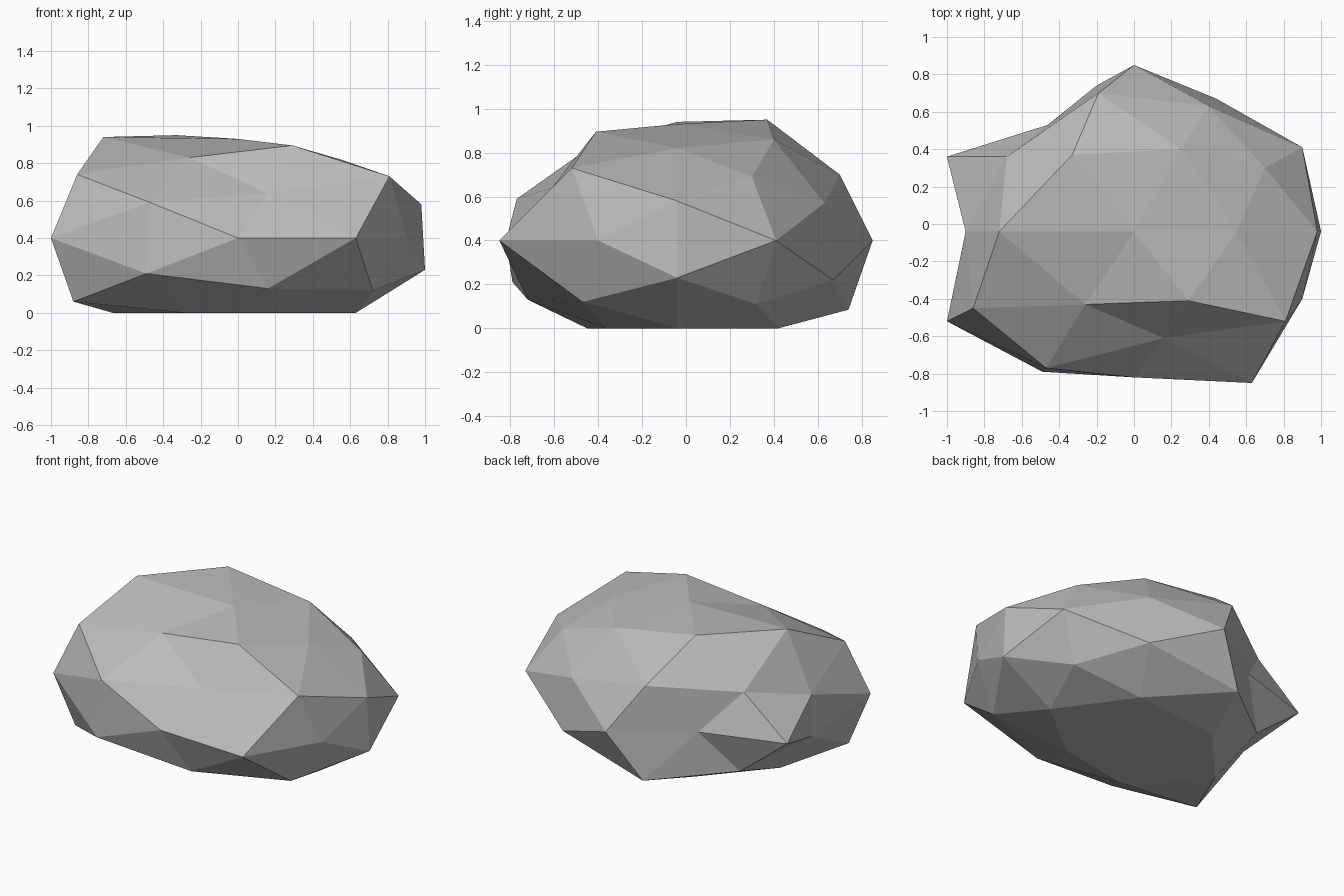
import bpy
import bmesh
from mathutils import Vector

# Start clean of the default object
default_cube = bpy.data.objects.get("Cube")
if default_cube:
    bpy.data.objects.remove(default_cube, do_unlink=True)


def flat_colour(name, rgb):
    material = bpy.data.materials.new(name)
    material.use_nodes = True
    colour = (*rgb, 1.0)
    material.diffuse_color = colour
    material.node_tree.nodes["Principled BSDF"].inputs["Base Color"].default_value = colour
    return material


def level(height, outline):
    """Corners that all share one height."""
    return [Vector((x, y, height)) for x, y in outline]


def corners(*points):
    """Corners with individual heights."""
    return [Vector(point) for point in points]


# Nearly flat crown
crown = corners((0, -.04, .93), (.55, -.04, .82), (.25, .4, .86),
                (-.33, .37, .95), (-.72, -.04, .94),
                (-.26, -.43, .83), (.29, -.41, .895))

# Sloping shoulder
shoulder = corners((.98, -.04, .58), (.7, .3, .69), (.4, .63, .57),
                   (-.19, .7, .7), (-.68, .36, .66), (-.9, -.04, .55),
                   (-.86, -.45, .74), (-.47, -.77, .59),
                   (.16, -.61, .64), (.81, -.52, .73))

# Widest part, with a notch at the back
waist = level(.4, [(.9, .41), (0, .85), (-.46, .53), (-1, .36),
                   (-1, -.52), (0, -.82), (.63, -.85), (.9, -.4)])

# Undercut below the waist
undercut = corners((1, -.04, .23), (.74, .32, .11), (.44, .67, .22),
                   (-.2, .74, .085), (-.66, .37, .13), (-.9, -.04, .27),
                   (-.88, -.46, .06), (-.49, -.79, .21),
                   (.16, -.72, .13), (.72, -.47, .12))

# Flat resting face
base = level(0, [(0, -.04), (.63, -.04), (.3, .42), (-.32, .36),
                 (-.67, -.04), (-.28, -.45), (.23, -.36)])

# Skin the corners as facets of a ball, then pull each back to its own place
rock_corners = crown + shoulder + waist + undercut + base
middle = Vector((0, -.04, .42))
mesh_builder = bmesh.new()
placed = []
for corner in rock_corners:
    direction = corner - middle
    direction.z *= 2
    placed.append((mesh_builder.verts.new(direction.normalized()), corner))
bmesh.ops.convex_hull(mesh_builder, input=list(mesh_builder.verts))
for vert, corner in placed:
    vert.co = corner
bmesh.ops.recalc_face_normals(mesh_builder, faces=list(mesh_builder.faces))
for face in mesh_builder.faces:
    face.smooth = False

# Finished rock
rock_mesh = bpy.data.meshes.new("rock")
mesh_builder.to_mesh(rock_mesh)
mesh_builder.free()
rock_mesh.materials.append(flat_colour("stone grey", (.5, .5, .5)))
rock = bpy.data.objects.new("rock", rock_mesh)
bpy.context.scene.collection.objects.link(rock)
